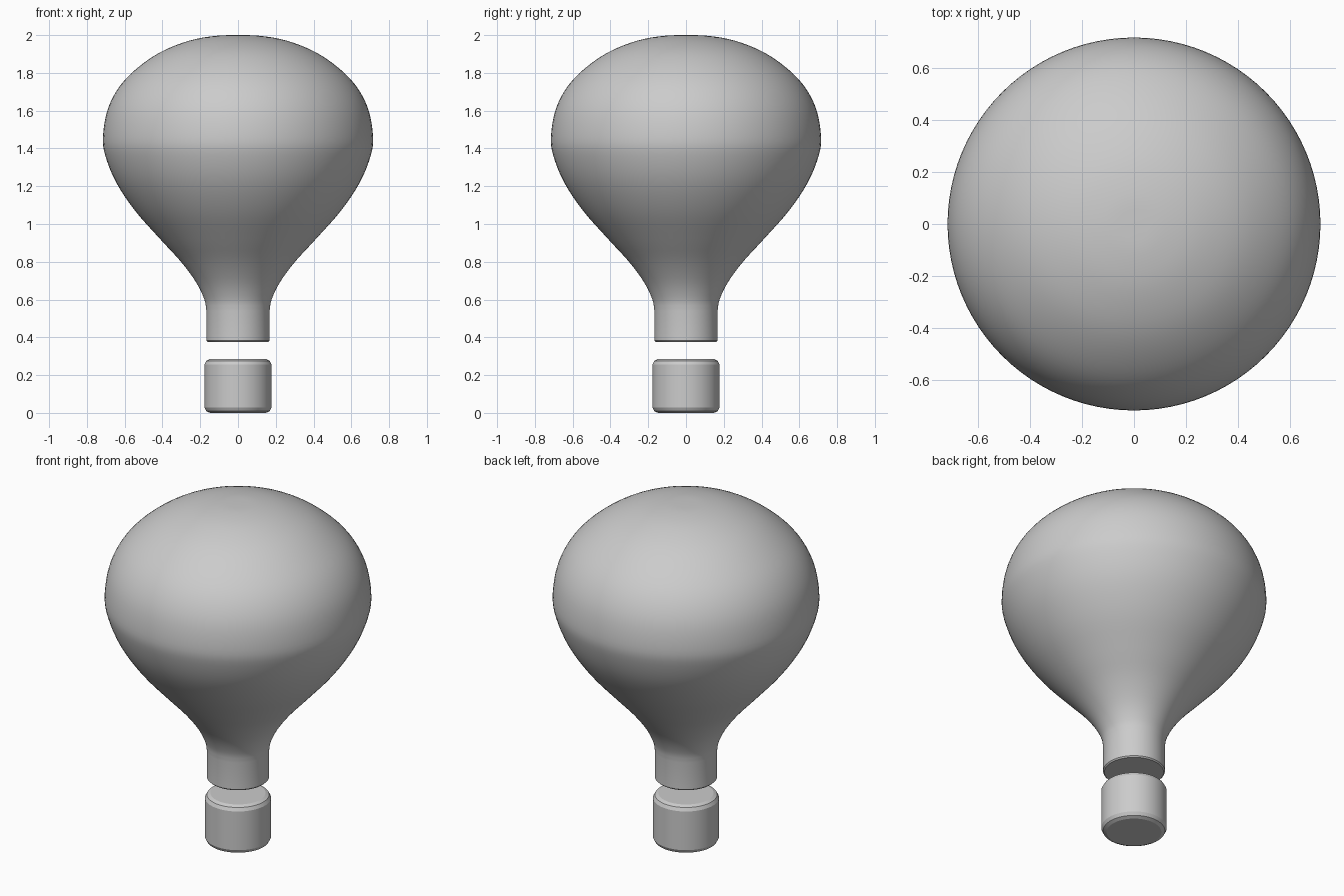
import bpy, bmesh, math
from mathutils import Vector

cube = bpy.data.objects.get("Cube")
if cube:
    bpy.data.objects.remove(cube, do_unlink=True)

grey = bpy.data.materials.new("plain grey")
grey.use_nodes = True
colour = (0.6, 0.6, 0.6, 1)
grey.diffuse_color = colour
grey.node_tree.nodes["Principled BSDF"].inputs["Base Color"].default_value = colour


def smooth_path(points, steps):
    """Catmull-Rom curve through (radius, height) points."""
    p = [Vector(q) for q in points]
    p = [2 * p[0] - p[1]] + p + [2 * p[-1] - p[-2]]
    path = []
    for a, b, c, d in zip(p, p[1:], p[2:], p[3:]):
        for i in range(steps):
            t = i / steps
            path.append(0.5 * (2 * b + (c - a) * t + (2 * a - 5 * b + 4 * c - d) * t**2
                               + (3 * b - a - 3 * c + d) * t**3))
    return path + [p[-2]]


def lathe(name, profile, angle, sides=96):
    """Turn a profile, starting and ending on the axis, around z."""
    bm = bmesh.new()
    verts = [bm.verts.new((r, 0, z)) for r, z in profile]
    edges = [bm.edges.new(pair) for pair in zip(verts, verts[1:])]
    bmesh.ops.spin(bm, geom=verts + edges, cent=(0, 0, 0), axis=(0, 0, 1),
                   angle=math.tau, steps=sides)
    bmesh.ops.remove_doubles(bm, verts=bm.verts, dist=0.0005)
    bmesh.ops.recalc_face_normals(bm, faces=bm.faces)
    mesh = bpy.data.meshes.new(name)
    bm.to_mesh(mesh)
    bm.free()
    mesh.materials.append(grey)
    obj = bpy.data.objects.new(name, mesh)
    bpy.context.collection.objects.link(obj)
    bpy.ops.object.select_all(action="DESELECT")
    obj.select_set(True)
    bpy.context.view_layer.objects.active = obj
    bpy.ops.object.shade_smooth_by_angle(angle=math.radians(angle))


# Balloon envelope with a straight, closed neck
neck = [(0, 0.375), (0.16, 0.375), (0.167, 0.382)]
body = [(0.167, 0.54), (0.178, 0.6), (0.221, 0.69), (0.302, 0.8), (0.412, 0.92),
        (0.545, 1.07), (0.645, 1.22), (0.702, 1.36), (0.715, 1.46), (0.692, 1.6),
        (0.633, 1.72), (0.54, 1.82), (0.41, 1.91), (0.26, 1.97), (0.12, 1.996), (0, 2.0)]
lathe("balloon_envelope", neck + [tuple(q) for q in smooth_path(body, 4)], 35)

# Round basket with bevelled rims
basket = [(0, 0), (0.148, 0), (0.167, 0.009), (0.177, 0.028),
          (0.177, 0.257), (0.167, 0.276), (0.148, 0.285), (0, 0.285)]
lathe("basket", basket, 25)
